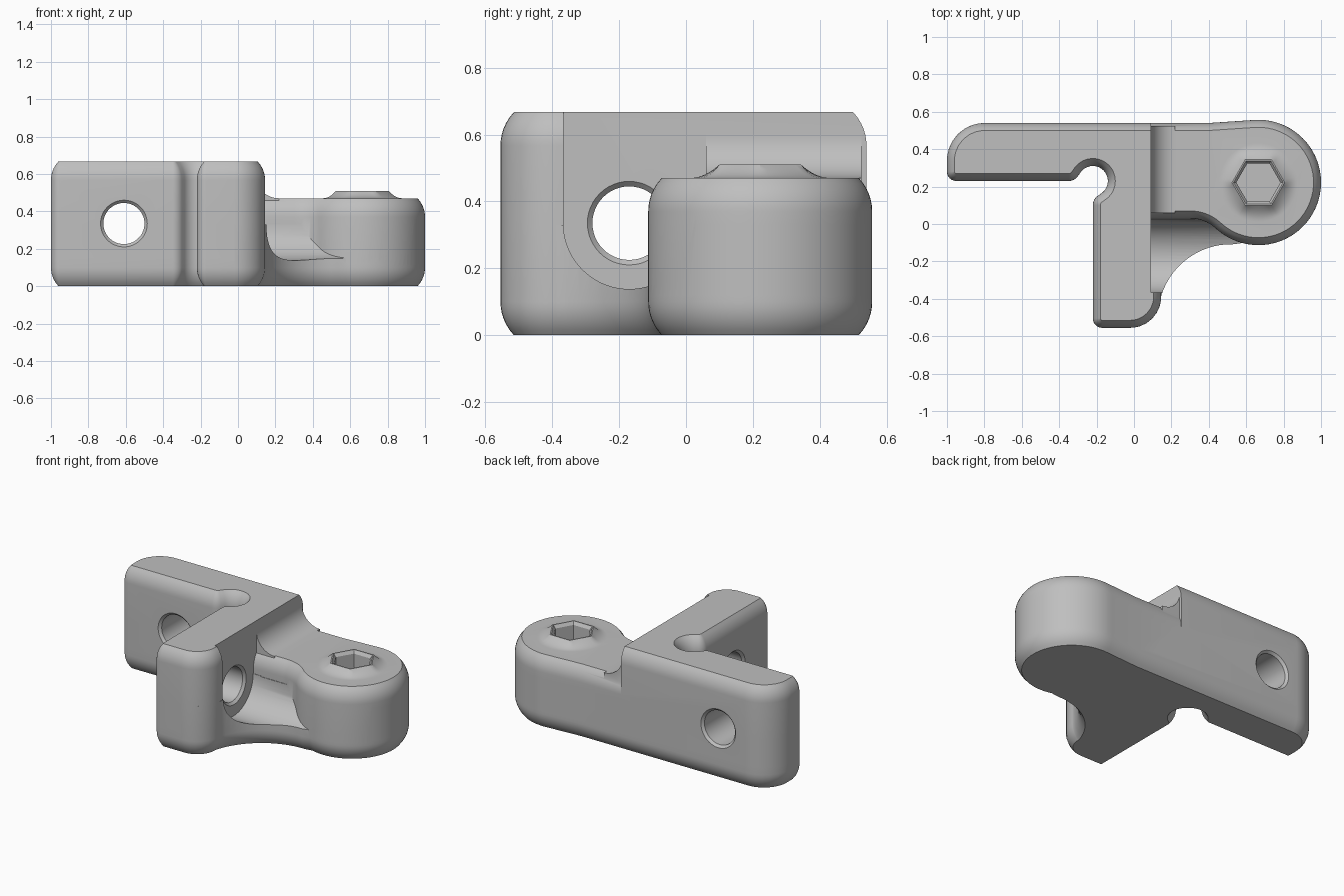
import bpy, bmesh
from math import cos, sin, tan, radians, pi, sqrt
from mathutils import Vector

cube = bpy.data.objects.get("Cube")
if cube:
    bpy.data.objects.remove(cube, do_unlink=True)

grey = bpy.data.materials.new("mid grey")
grey.use_nodes = True
colour = (0.52, 0.52, 0.52, 1)
grey.diffuse_color = colour
grey.node_tree.nodes["Principled BSDF"].inputs["Base Color"].default_value = colour

EDGE_H, EDGE_IN = 0.1, 0.04      # height and inset of the rounded rims
EDGE_R = EDGE_H ** 2 / (2 * EDGE_IN) + EDGE_IN / 2


def loft(name, rings):
    """Closed solid skinned through rings of equal length."""
    bm = bmesh.new()
    loops = [[bm.verts.new(p) for p in ring] for ring in rings]
    n = len(loops[0])
    for a, b in zip(loops, loops[1:]):
        for i in range(n):
            j = (i + 1) % n
            bm.faces.new((a[i], a[j], b[j], b[i]))
    bm.faces.new(loops[0][::-1])
    bm.faces.new(loops[-1])
    bmesh.ops.recalc_face_normals(bm, faces=bm.faces)
    mesh = bpy.data.meshes.new(name)
    bm.to_mesh(mesh)
    bm.free()
    mesh.materials.append(grey)
    ob = bpy.data.objects.new(name, mesh)
    bpy.context.collection.objects.link(ob)
    return ob


def arc(cx, cy, r, a0, a1, step=5):
    count = max(1, round(abs(a1 - a0) / step))
    angles = [radians(a0 + (a1 - a0) * i / count) for i in range(count + 1)]
    return [(cx + r * cos(a), cy + r * sin(a)) for a in angles]


def rounded(points, steps=8):
    """Outline where points given as (x, y, radius) become round corners."""
    out = []
    for i, p in enumerate(points):
        c = Vector(p[:2])
        if len(p) == 2:
            new = [c]
        else:
            r = p[2]
            u = (Vector(points[i - 1][:2]) - c).normalized()
            v = (Vector(points[(i + 1) % len(points)][:2]) - c).normalized()
            half = u.angle(v) / 2
            centre = c + (u + v).normalized() * r / sin(half)
            start = c + u * r / tan(half) - centre
            end = c + v * r / tan(half) - centre
            new = [centre + start.lerp(end, k / steps).normalized() * r
                   for k in range(steps + 1)]
        for q in new:
            if not out or (q - out[-1]).length > 0.002:
                out.append(q)
    return out


def inset(outline, d):
    ring = []
    for i, p in enumerate(outline):
        a = (p - outline[i - 1]).normalized()
        b = (outline[(i + 1) % len(outline)] - p).normalized()
        na, nb = Vector((-a.y, a.x)), Vector((-b.y, b.x))
        ring.append(p + (na + nb) * d / (1 + na.dot(nb)))
    return ring


def slab(name, outline, z0, z1, round_bottom=False, round_top=False, steps=6):
    """Extruded outline whose rims can be rounded."""
    rim = [(EDGE_H * k / steps, EDGE_R - sqrt(EDGE_R ** 2 - (EDGE_H * (1 - k / steps)) ** 2))
           for k in range(steps + 1)]
    levels = [(z0 + h, d) for h, d in rim] if round_bottom else [(z0, 0)]
    levels += [(z1 - h, d) for h, d in reversed(rim)] if round_top else [(z1, 0)]
    return loft(name, [[(p.x, p.y, z) for p in inset(outline, d)] for z, d in levels])


def combine(target, tool, operation):
    mod = target.modifiers.new("join", "BOOLEAN")
    mod.operation, mod.solver, mod.object = operation, "EXACT", tool
    bpy.context.view_layer.objects.active = target
    bpy.ops.object.modifier_apply(modifier=mod.name)
    bpy.data.objects.remove(tool, do_unlink=True)


# Shared outline pieces
LUG = (0.665, 0.222)
foot = [(-0.22, -0.555, 0.05), (0.145, -0.555, 0.165)]
arm = [(-1, 0.54, 0.2), (-1, 0.23, 0.05), (-0.318, 0.23, 0.06)]
arm += arc(-0.22, 0.23, 0.08, 145, -55) + [(-0.22, 0.132, 0.06)]
web_curve = arc(0.52, -0.5, 0.392, 163, 88)

# Base plate with web, and the tall angle bracket
bracket = slab("bracket", rounded(foot + web_curve + arc(*LUG, 0.335, 255, 455)
               + [(0.4, 0.54)] + arm), 0, 0.33, round_bottom=True)
angle = slab("angle", rounded(foot + [(0.145, 0.54)] + arm), 0.15, 0.667, round_top=True)
combine(bracket, angle, "UNION")

# U-shaped clearance for the side screw
SLOT_Y, MID_Z = -0.17, 0.335
slot = arc(SLOT_Y, MID_Z, 0.197, 180, 360) + [(1, MID_Z), (1, 1), (SLOT_Y - 0.197, 1)]
combine(bracket, loft("slot", [[(x, y, z) for y, z in slot] for x in (0.09, 1.3)]),
        "DIFFERENCE")

# Round lug and its arm
lug_outline = rounded([(0, 0.03), (0.376, 0.03, 0.2)] + arc(*LUG, 0.335, 230, 455)
                      + [(0.4, 0.54), (0, 0.54)])
combine(bracket, slab("lug", lug_outline, 0.12, 0.47, round_top=True), "UNION")

# Hollow fillet between lug and wall
fillet = [(0.05, 0.4), (0.05, 0.6)] + arc(0.22, 0.6, 0.13, 180, 270) + [(0.22, 0.4)]
combine(bracket, loft("fillet", [[(x, y, z) for x, z in fillet] for y in (0.06, 0.525)]),
        "UNION")


# Flared hexagonal boss with a hex socket
def boss_ring(t, z):
    ring = []
    for k in range(48):
        a = 2 * pi * k / 48
        hexagon = 0.122 / cos(a % (pi / 3) - pi / 6)
        r = hexagon * (1 - t) + 0.21 * t
        ring.append((LUG[0] + r * cos(a), LUG[1] + r * sin(a), z))
    return ring


flare = [boss_ring(k / 6, 0.47 + 0.04 * (1 - k / 6) ** 2) for k in range(7)]
combine(bracket, loft("boss", flare + [boss_ring(1, 0.42)]), "UNION")
socket = [[(x, y, z) for x, y in arc(*LUG, r, 0, 300, 60)]
          for z, r in ((0.25, 0.118), (0.49, 0.118), (0.53, 0.148))]
combine(bracket, loft("socket", socket), "DIFFERENCE")


# Chamfered screw holes through both walls
def hole(near, far, place):
    stations = ((near - 0.05, 0.175), (near + 0.015, 0.11),
                (far - 0.015, 0.11), (far + 0.05, 0.175))
    rings = [[place(s, u, v) for u, v in arc(0, MID_Z, r, 0, 352.5, 7.5)]
             for s, r in stations]
    combine(bracket, loft("hole", rings), "DIFFERENCE")


hole(0.23, 0.54, lambda s, u, v: (u - 0.61, s, v))
hole(-0.22, 0.09, lambda s, u, v: (s, u + SLOT_Y, v))

# Smooth curves, keep crisp edges
for ob in bpy.context.selected_objects:
    ob.select_set(False)
bracket.select_set(True)
bpy.context.view_layer.objects.active = bracket
bpy.ops.object.shade_smooth_by_angle(angle=radians(30))
